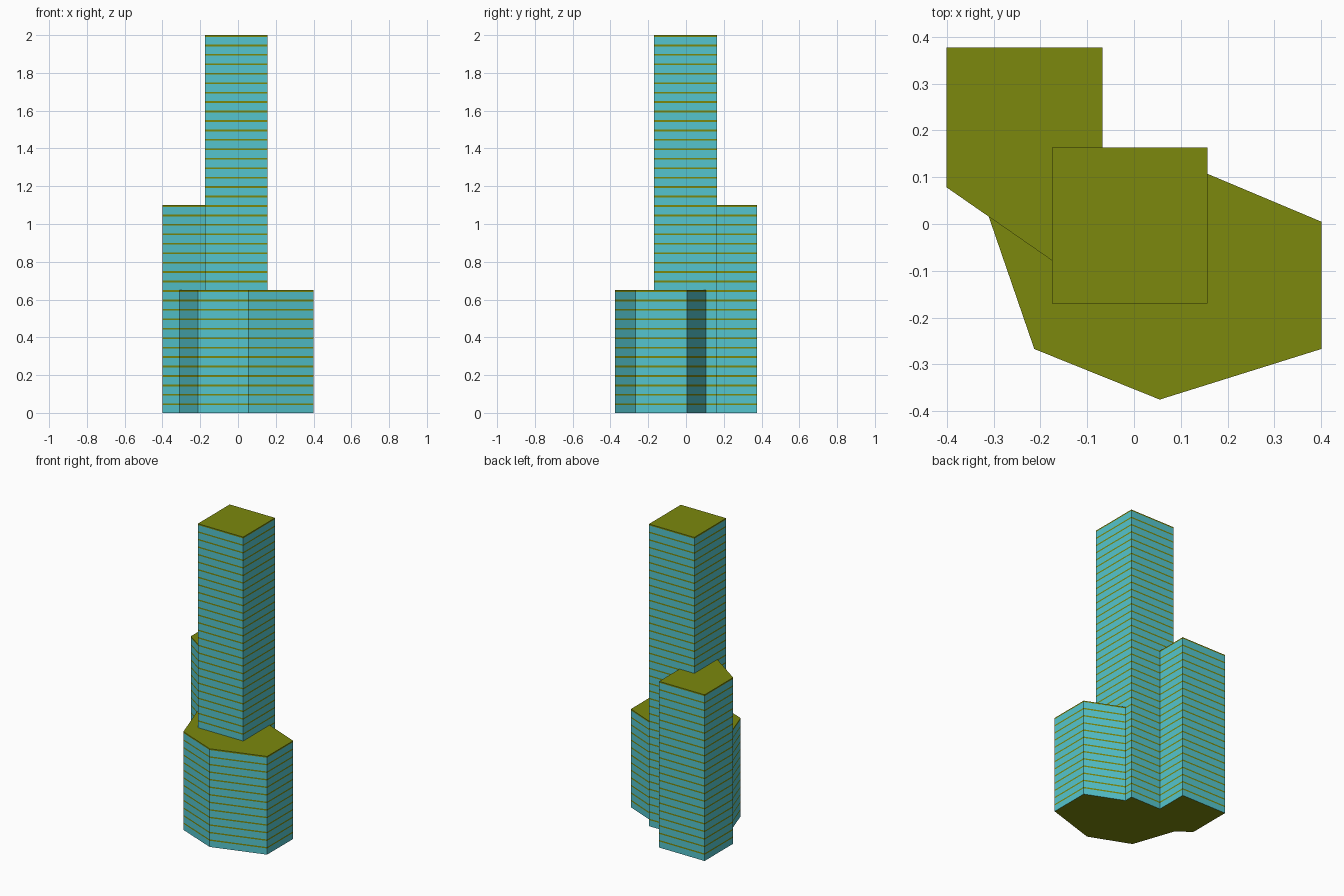
import bpy, bmesh

if "Cube" in bpy.data.objects:
    bpy.data.objects.remove(bpy.data.objects["Cube"])

FLOOR, SLAB = 0.05, 0.009


def material(name, color):
    m = bpy.data.materials.new(name)
    m.diffuse_color = color
    m.use_nodes = True
    m.node_tree.nodes["Principled BSDF"].inputs["Base Color"].default_value = m.diffuse_color
    return m


glass = material("glass", (0.09, 0.56, 0.62, 1))
olive = material("olive_slab", (0.20, 0.25, 0.004, 1))


def tower(name, outline, floors):
    """Extrude a counter-clockwise plan floor by floor: glass, then a thin slab edge."""
    bm = bmesh.new()
    levels = [0.0]
    for i in range(1, floors + 1):
        levels += [i * FLOOR - SLAB, i * FLOOR]
    rings = [[bm.verts.new((x, y, z)) for x, y in outline] for z in levels]
    n = len(outline)
    for k, (lo, hi) in enumerate(zip(rings, rings[1:])):
        for i in range(n):
            j = (i + 1) % n
            bm.faces.new((lo[i], lo[j], hi[j], hi[i])).material_index = k % 2
    # roof and underside
    bm.faces.new(rings[-1]).material_index = 1
    bm.faces.new(rings[0][::-1]).material_index = 1
    mesh = bpy.data.meshes.new(name)
    bm.to_mesh(mesh)
    bm.free()
    mesh.materials.append(glass)
    mesh.materials.append(olive)
    bpy.context.collection.objects.link(bpy.data.objects.new(name, mesh))


# tall square block
tower("main_tower", [(-0.175, -0.17), (0.157, -0.17), (0.157, 0.163), (-0.175, 0.163)], 40)
# middle block with a slanted front
tower("rear_tower", [(-0.40, 0.078), (-0.067, -0.153), (-0.067, 0.377), (-0.40, 0.377)], 22)
# low many-sided block
tower("low_block", [(-0.31, 0.015), (-0.213, -0.267), (0.055, -0.375), (0.40, -0.267),
                    (0.40, 0.005), (0.055, 0.15)], 13)
